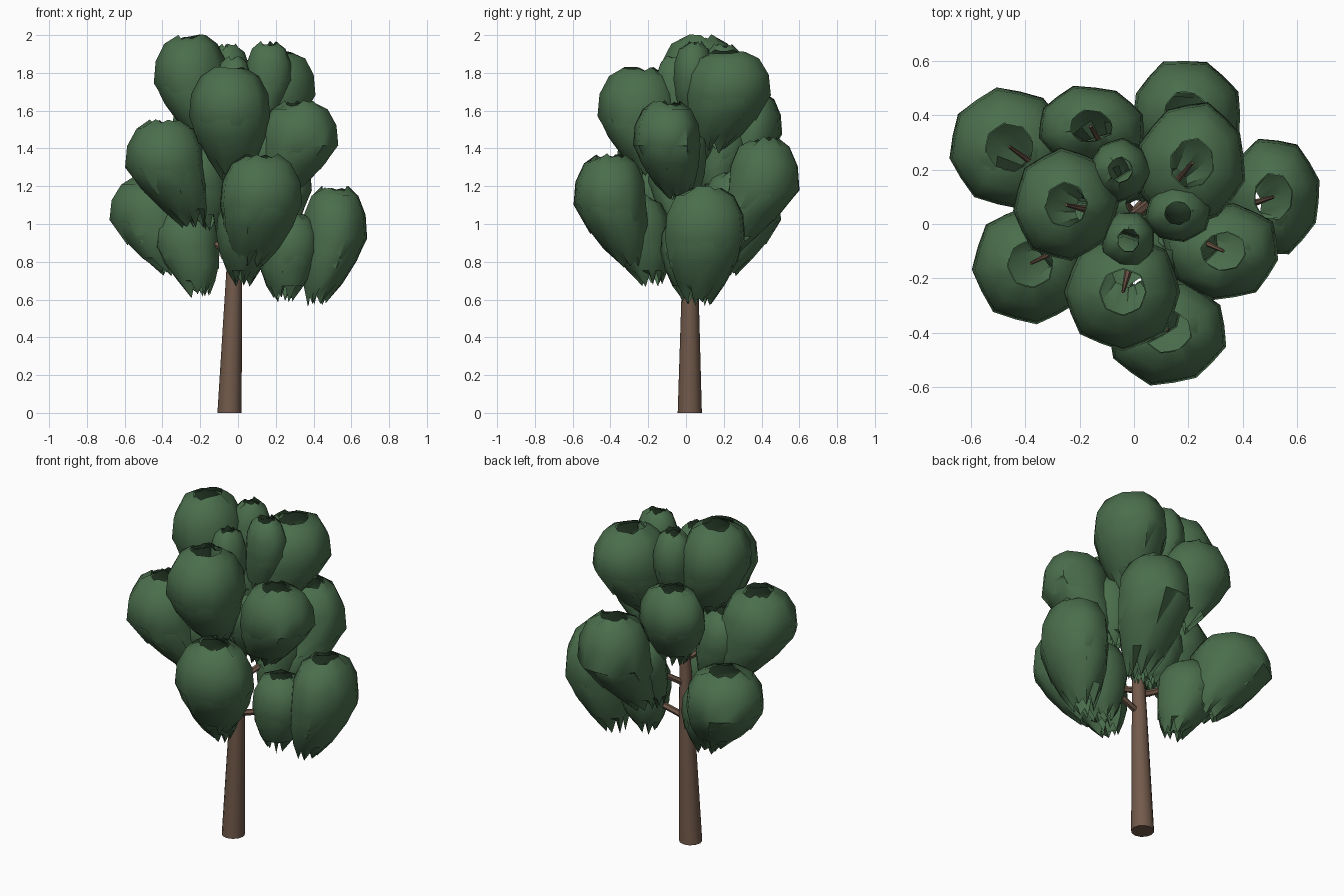
import bpy, bmesh, math, random
from mathutils import Vector

if "Cube" in bpy.data.objects:
    bpy.data.objects.remove(bpy.data.objects["Cube"])

random.seed(4)


def make_material(name, rgb):
    m = bpy.data.materials.new(name)
    m.diffuse_color = (*rgb, 1)
    m.use_nodes = True
    m.node_tree.nodes["Principled BSDF"].inputs["Base Color"].default_value = m.diffuse_color
    return m


LEAF = make_material("leaf green", (0.070, 0.157, 0.074))
BARK = make_material("bark brown", (0.168, 0.102, 0.070))


def finish(bm, name, mat, angle):
    me = bpy.data.meshes.new(name)
    bm.to_mesh(me)
    bm.free()
    ob = bpy.data.objects.new(name, me)
    bpy.context.collection.objects.link(ob)
    me.materials.append(mat)
    bpy.ops.object.select_all(action='DESELECT')
    ob.select_set(True)
    bpy.context.view_layer.objects.active = ob
    bpy.ops.object.shade_smooth_by_angle(angle=math.radians(angle))
    return ob


def bridge(bm, rings):
    for a, b in zip(rings, rings[1:]):
        n = len(a)
        for i in range(n):
            j = (i + 1) % n
            bm.faces.new((a[i], a[j], b[j], b[i]))


def tapered_tube(name, points, sides):
    """Round limb through (x, y, z, radius) points."""
    bm = bmesh.new()
    centres = [Vector(p[:3]) for p in points]
    turn = (centres[-1] - centres[0]).to_track_quat('Z', 'Y')
    if sides > 8:
        turn.identity()
    rings = []
    for c, p in zip(centres, points):
        ring = []
        for i in range(sides):
            a = math.tau * i / sides
            ring.append(bm.verts.new(c + turn @ Vector((math.cos(a) * p[3], math.sin(a) * p[3], 0))))
        rings.append(ring)
    bridge(bm, rings)
    bm.faces.new(rings[0][::-1])
    bm.faces.new(rings[-1])
    return finish(bm, name, BARK, 40)


# Height fraction and width factor of a leaf clump, from its ragged foot to its open crown
PROFILE = [(0.0, 0.30), (0.18, 0.62), (0.38, 0.89), (0.56, 1.0), (0.76, 0.95), (0.92, 0.72), (0.985, 0.40)]
SIDES = 8


def leaf_shell(bm, top, foot, size, z0, z1, phase, wobble, scale, profile, jag):
    """Open faceted shell whose lower edge is cut into points."""
    rings = []
    for k, (t, w) in enumerate(profile):
        s = min(1, t / 0.56)
        cx = foot[0] + (top[0] - foot[0]) * s
        cy = foot[1] + (top[1] - foot[1]) * s
        ring = []
        for i in range(SIDES * 2):
            a = math.tau * i / (SIDES * 2) + phase
            c = i // 2
            r = wobble[c]
            if i % 2:
                r = (wobble[c] + wobble[(c + 1) % SIDES]) / 2 * math.cos(math.pi / SIDES) * 1.02
            r *= w * scale
            z = z0 + (z1 - z0) * t
            if k == 0:                          # ragged points
                z += random.uniform(0.4, 1.0) * jag if i % 2 else random.uniform(-0.01, 0.02)
            elif k == len(profile) - 1:         # uneven crown rim
                z += random.uniform(-0.02, 0.014)
            z -= (1 - scale) * 0.5 * (z1 - z0) * t
            ring.append(bm.verts.new((cx + math.cos(a) * size[0] * r, cy + math.sin(a) * size[1] * r, z)))
        rings.append(ring)
    bridge(bm, rings)


def leaf_clump(name, top, foot, size, z0, z1, phase):
    bm = bmesh.new()
    wobble = [random.uniform(0.97, 1.08) for _ in range(SIDES)]
    leaf_shell(bm, top, foot, size, z0, z1, phase, wobble, 0.96, PROFILE, 0.09)
    cap = [(0.32, 0.80)] + PROFILE[3:]
    leaf_shell(bm, top, foot, size, z0, z1, phase, wobble, 1.0, cap, 0.12 * (z1 - z0))
    finish(bm, name, LEAF, 50)


# Trunk
TRUNK = [(-0.045, 0.02, 0.0, 0.064), (-0.02, 0.022, 0.75, 0.042),
         (-0.005, 0.02, 1.2, 0.028), (0.0, 0.02, 1.7, 0.012)]
tapered_tube("trunk", TRUNK, 12)

# Outer clumps: name, crown centre, foot centre, half widths, foot height, crown height, turn
CLUMPS = [
    ("back_left_low", (-0.46, 0.285), (-0.34, 0.20), (0.23, 0.22), 0.73, 1.25, 0.2),
    ("left_middle", (-0.38, -0.145), (-0.23, -0.07), (0.205, 0.215), 0.98, 1.55, 0.1),
    ("front_low", (0.125, -0.395), (0.07, -0.28), (0.215, 0.195), 0.76, 1.37, 0.5),
    ("right_low", (0.515, 0.10), (0.42, 0.07), (0.18, 0.21), 0.57, 1.20, 0.3),
    ("back_right_low", (0.19, 0.41), (0.13, 0.19), (0.20, 0.19), 0.82, 1.46, 0.4),
    ("front_upper", (-0.04, -0.25), (-0.02, -0.17), (0.21, 0.205), 1.24, 1.83, 0.0),
    ("right_middle", (0.33, -0.10), (0.20, -0.04), (0.205, 0.178), 1.12, 1.65, 0.6),
    ("back_middle", (-0.16, 0.36), (-0.10, 0.26), (0.20, 0.145), 1.19, 1.70, 0.3),
    ("top_left", (-0.25, 0.07), (-0.16, 0.05), (0.195, 0.21), 1.42, 2.00, 0.1),
    ("top_right", (0.215, 0.225), (0.14, 0.14), (0.20, 0.23), 1.38, 1.92, 0.5),
]
# Smaller clumps sitting between the outer ones and the trunk
INNER = [
    ("back_left_inner", (-0.27, 0.14), (-0.20, 0.10), (0.17, 0.165), 0.62, 1.08, 0.5),
    ("left_inner", (-0.21, -0.06), (-0.13, -0.03), (0.145, 0.15), 0.97, 1.42, 0.3),
    ("front_inner", (0.035, -0.265), (0.025, -0.18), (0.155, 0.175), 0.67, 1.15, 0.1),
    ("right_inner", (0.275, 0.02), (0.24, 0.02), (0.165, 0.15), 0.59, 1.06, 0.6),
    ("back_right_inner", (0.12, 0.25), (0.09, 0.15), (0.14, 0.15), 0.84, 1.28, 0.2),
    ("right_middle_inner", (0.15, -0.04), (0.10, 0.0), (0.16, 0.15), 1.10, 1.55, 0.4),
    ("back_middle_inner", (-0.08, 0.20), (-0.05, 0.14), (0.15, 0.14), 1.13, 1.60, 0.0),
    ("top_small_right", (0.16, 0.04), (0.10, 0.03), (0.12, 0.105), 1.50, 1.965, 0.2),
    ("top_small_back", (-0.05, 0.20), (-0.03, 0.13), (0.11, 0.115), 1.46, 1.95, 0.7),
    ("top_small_front", (-0.02, -0.06), (0.0, -0.03), (0.10, 0.105), 1.42, 1.89, 0.4),
    ("core", (0.02, 0.08), (0.01, 0.05), (0.13, 0.13), 1.30, 1.75, 0.1),
]
for name, top, foot, size, z0, z1, phase in CLUMPS + INNER:
    leaf_clump("leaves_" + name, top, foot, size, z0, z1, phase)

# Branches from the trunk up into the outer clumps
for name, top, foot, size, z0, z1, phase in CLUMPS:
    start = max(z0, 0.62) + 0.12
    tapered_tube("branch_" + name, [(-0.015, 0.02, start, 0.02),
                                    (foot[0], foot[1], start + 0.13, 0.015),
                                    (top[0], top[1], z1 - 0.05, 0.006)], 6)
